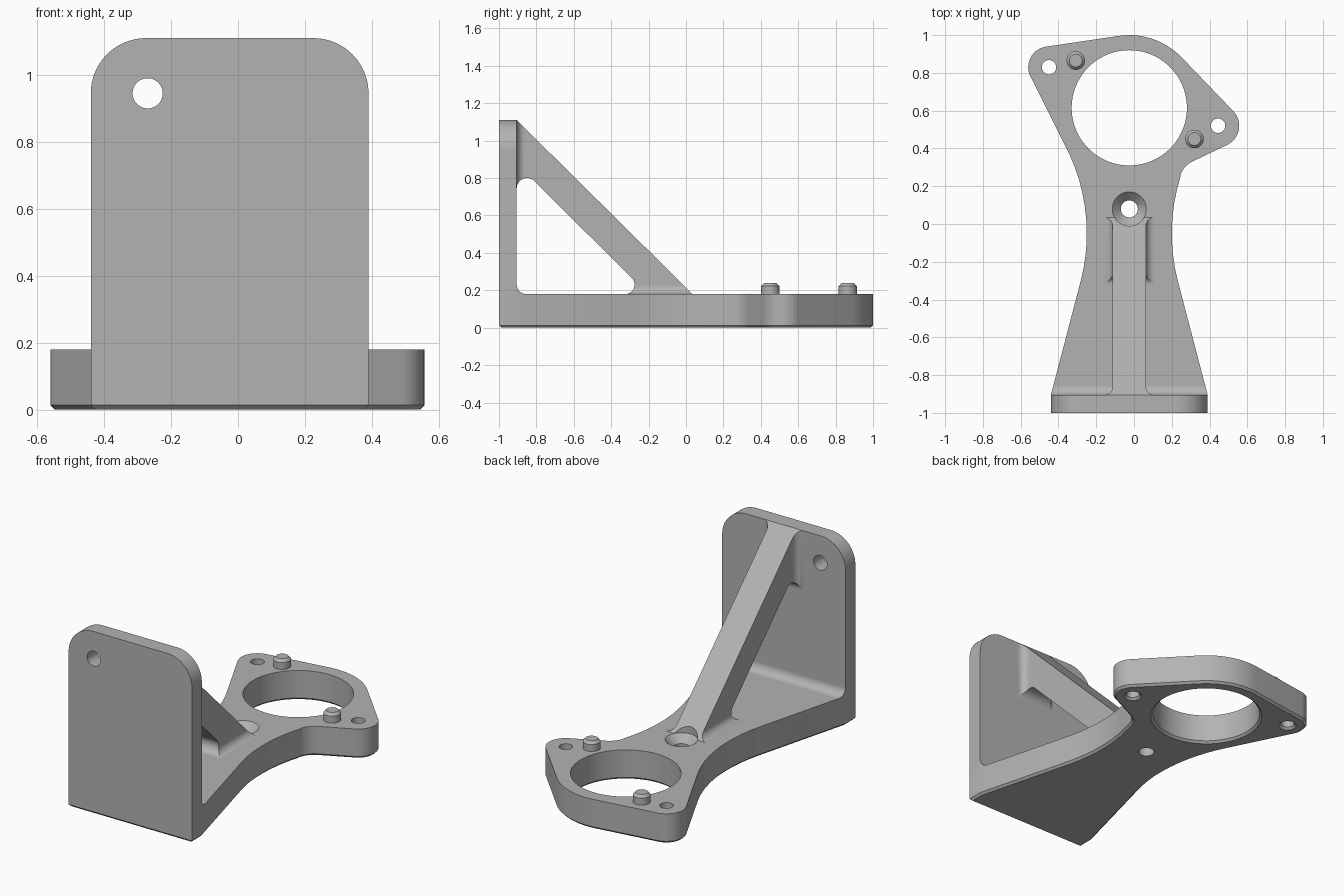
import bpy, bmesh
from math import sin, cos, radians, pi

if "Cube" in bpy.data.objects:
    bpy.data.objects.remove(bpy.data.objects["Cube"], do_unlink=True)

grey = bpy.data.materials.new("machined_grey")
grey.use_nodes = True
grey.diffuse_color = (0.45, 0.45, 0.45, 1)
grey.node_tree.nodes["Principled BSDF"].inputs["Base Color"].default_value = grey.diffuse_color

CX = -0.025          # symmetry line of plate, strut and ring
BASE_TOP = 0.18
PLATE_BACK = -0.905
CHAMFER = 0.013


def arc(cx, cy, r, a0, a1, step=4):
    n = max(2, round(abs(a1 - a0) / step))
    angles = [radians(a0 + (a1 - a0) * i / n) for i in range(n + 1)]
    return [(cx + r * cos(a), cy + r * sin(a)) for a in angles]


def finish(name, bm):
    bmesh.ops.recalc_face_normals(bm, faces=bm.faces)
    mesh = bpy.data.meshes.new(name)
    bm.to_mesh(mesh)
    bm.free()
    mesh.materials.append(grey)
    ob = bpy.data.objects.new(name, mesh)
    bpy.context.collection.objects.link(ob)
    return ob


def prism(name, points, axis, lo, hi, chamfer=0):
    """Extrude a flat profile along one axis, optionally chamfering the low end."""
    place = {"x": lambda u, v, w: (w, u, v),
             "y": lambda u, v, w: (u, w, v),
             "z": lambda u, v, w: (u, v, w)}[axis]
    bm = bmesh.new()
    low = bm.faces.new([bm.verts.new(place(u, v, lo)) for u, v in points])
    rim = list(low.edges)
    new = bmesh.ops.extrude_face_region(bm, geom=[low], use_keep_orig=True)["geom"]
    shift = place(0, 0, hi - lo)
    bmesh.ops.translate(bm, vec=shift, verts=[g for g in new if isinstance(g, bmesh.types.BMVert)])
    bmesh.ops.recalc_face_normals(bm, faces=bm.faces)
    if chamfer:
        bmesh.ops.bevel(bm, geom=rim, offset=chamfer, segments=1, affect="EDGES")
    return finish(name, bm)


def lathe(name, profile, x, y, sides=64):
    """Turn a (radius, height) profile around a vertical axis, with end caps."""
    bm = bmesh.new()
    rings = [[bm.verts.new((x + r * cos(2 * pi * i / sides), y + r * sin(2 * pi * i / sides), z))
              for i in range(sides)] for r, z in profile]
    for a, b in zip(rings, rings[1:]):
        for i in range(sides):
            j = (i + 1) % sides
            bm.faces.new((a[i], a[j], b[j], b[i]))
    bm.faces.new(rings[0])
    bm.faces.new(rings[-1])
    return finish(name, bm)


def combine(ob, tool, operation="DIFFERENCE", keep=False):
    mod = ob.modifiers.new(operation.lower(), "BOOLEAN")
    mod.operation, mod.object, mod.solver = operation, tool, "EXACT"
    bpy.context.view_layer.objects.active = ob
    bpy.ops.object.modifier_apply(modifier=mod.name)
    if not keep:
        bpy.data.objects.remove(tool, do_unlink=True)


def cove(u, v, su, sv, r=0.045):
    """Concave fillet section filling the corner at (u, v)."""
    ts = [radians(9 * i) for i in range(11)]
    return [(u, v)] + [(u + su * r * (1 - sin(t)), v + sv * r * (1 - cos(t))) for t in ts]


# Base: flared foot, narrow waist and two-eared ring
ears = [(-0.45, 0.83), (0.445, 0.52)]
ring = (CX, 0.615)
outline = ([(-0.44, -1), (0.39, -1), (0.39, PLATE_BACK)]
           + arc(1.2, -0.05, 1.0, 194.5, 163)
           + arc(0.36, 0.222, 0.12, 161, 114)
           + arc(*ears[1], 0.112, -66, 43)
           + arc(*ring, 0.385, 44, 98)
           + arc(*ears[0], 0.11, 98, 208)
           + arc(-1.25, -0.05, 1.0, 28, -14.5)
           + [(-0.44, PLATE_BACK)])
base = prism("base", outline, "z", 0, BASE_TOP, CHAMFER)

# Ring bore and ear holes, chamfered underneath
for (x, y), r in [(ring, 0.305), (ears[0], 0.038), (ears[1], 0.038)]:
    flare = [(r + CHAMFER + 0.1, -0.1), (r, CHAMFER), (r, 0.3)]
    combine(base, lathe("bore_cutter", flare, x, y, 96))

# Upright plate with rounded top corners and one hole
plate_shape = ([(-0.44, BASE_TOP), (0.39, BASE_TOP)]
               + arc(0.225, 0.945, 0.165, 0, 90) + arc(-0.275, 0.945, 0.165, 90, 180))
plate = prism("upright_plate", plate_shape, "y", -1, PLATE_BACK)
combine(plate, prism("hole_cutter", arc(-0.27, 0.945, 0.045, 0, 354, 6), "y", -1.1, -0.8))

# Diagonal strut with rounded inner corners
strut_shape = ([(PLATE_BACK, 1.11)] + arc(-0.85, 0.745, 0.055, 180, 45)
               + arc(-0.325, 0.23, 0.05, 45, -90) + [(0.035, BASE_TOP)])
half = 0.088
strut = prism("diagonal_strut", strut_shape, "x", CX - half, CX + half)

# Coves where the strut meets the base and the plate, trimmed to the strut profile
coves = []
trim = prism("strut_trim", strut_shape, "x", CX - 0.3, CX + 0.3)
for side, label in ((-1, "right"), (1, "left")):
    x = CX + side * half
    foot = prism(f"strut_foot_cove_{label}", cove(x, BASE_TOP, side, 1), "y", -0.5, 0.1)
    head = prism(f"strut_head_cove_{label}", cove(x, PLATE_BACK, side, 1), "z", 0.6, 1.2)
    for ob in (foot, head):
        combine(ob, trim, "INTERSECT", keep=True)
        coves.append(ob)
bpy.data.objects.remove(trim, do_unlink=True)

# Cove along the foot of the plate, trimmed to the base outline
plate_cove = prism("plate_cove", cove(PLATE_BACK, BASE_TOP, 1, 1, 0.05), "x", -0.5, 0.5)
combine(plate_cove, prism("outline_trim", outline, "z", 0.1, 0.4), "INTERSECT")

# Countersunk screw hole, also clearing the tip of the strut
screw = [(0.045, -0.1), (0.045, 0.135), (0.09, BASE_TOP), (0.09, 0.6)]
sink = lathe("screw_cutter", screw, CX, 0.08)
for ob in (base, strut, *coves):
    combine(ob, sink, keep=True)
bpy.data.objects.remove(sink, do_unlink=True)

# Locating pins with chamfered tops
pin = [(0.049, BASE_TOP - 0.01), (0.049, 0.222), (0.034, 0.238)]
pins = [lathe("locating_pin_right", pin, -0.308, 0.865, 40),
        lathe("locating_pin_left", pin, 0.32, 0.45, 40)]

# Smooth curved walls, keep edges crisp
bpy.ops.object.select_all(action="DESELECT")
for ob in (base, plate, strut, plate_cove, *coves, *pins):
    ob.select_set(True)
bpy.context.view_layer.objects.active = base
bpy.ops.object.shade_smooth_by_angle(angle=radians(30))
